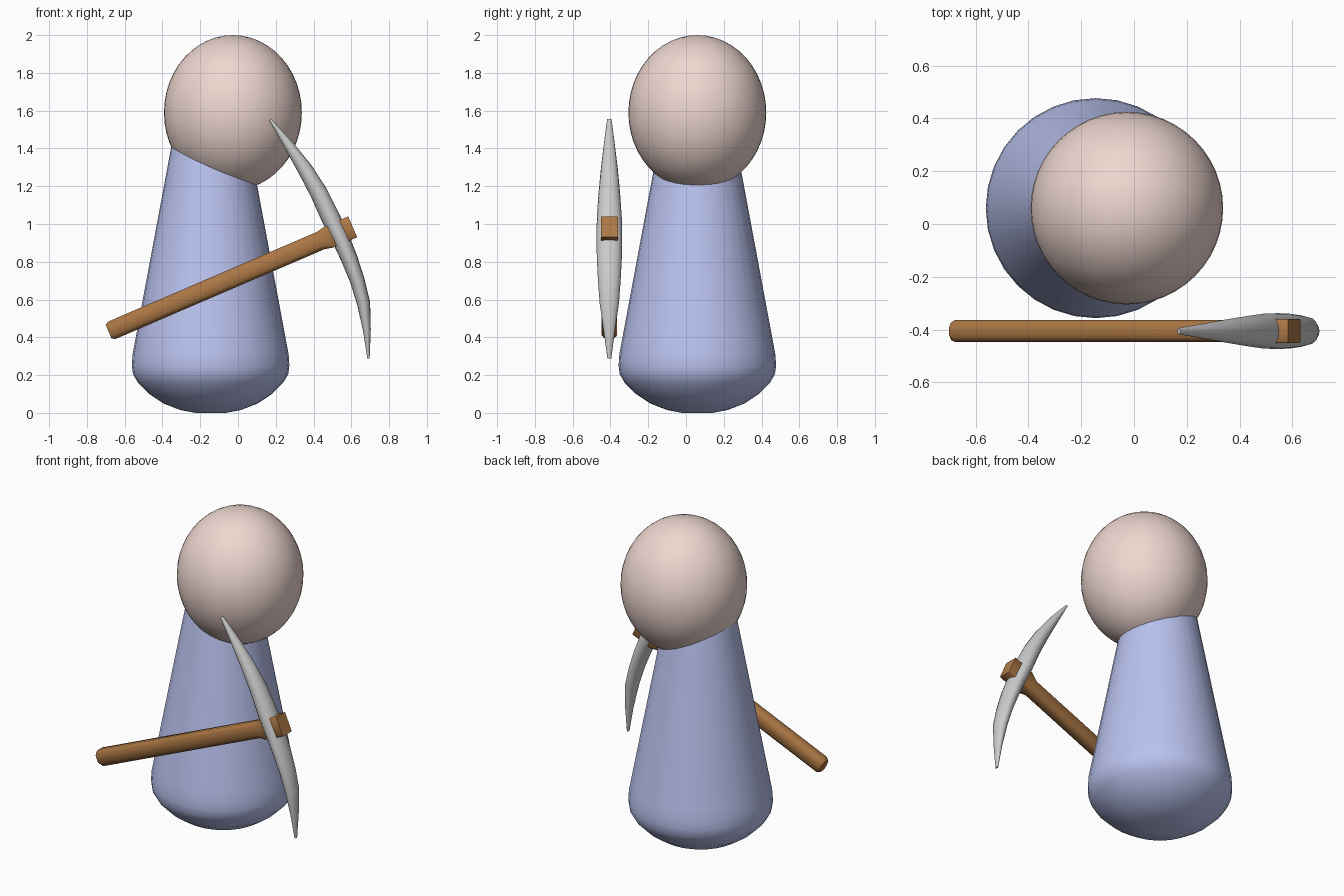
import bpy, math
from mathutils import Vector

if "Cube" in bpy.data.objects:
    bpy.data.objects.remove(bpy.data.objects["Cube"])


def finish(name, verts, faces, color=None, angle=40):
    me = bpy.data.meshes.new(name)
    me.from_pydata(verts, [], faces)
    me.validate()
    ob = bpy.data.objects.new(name, me)
    bpy.context.collection.objects.link(ob)
    if color:
        mat = bpy.data.materials.new(name + "_paint")
        mat.diffuse_color = (*color, 1)
        mat.use_nodes = True
        mat.node_tree.nodes["Principled BSDF"].inputs["Base Color"].default_value = mat.diffuse_color
        me.materials.append(mat)
    bpy.ops.object.select_all(action='DESELECT')
    ob.select_set(True)
    bpy.context.view_layer.objects.active = ob
    bpy.ops.object.mode_set(mode='EDIT')
    bpy.ops.mesh.select_all(action='SELECT')
    bpy.ops.mesh.normals_make_consistent(inside=False)
    bpy.ops.object.mode_set(mode='OBJECT')
    bpy.ops.object.shade_smooth_by_angle(angle=math.radians(angle))
    return ob


def loft(name, rings, color=None, angle=40):
    """Skin equal-length rings of points and cap both ends."""
    n = len(rings[0])
    verts = [p for r in rings for p in r]
    faces = [(i * n + j, i * n + (j + 1) % n, (i + 1) * n + (j + 1) % n, (i + 1) * n + j)
             for i in range(len(rings) - 1) for j in range(n)]
    faces += [tuple(range(n)), tuple(range(len(verts) - n, len(verts)))]
    return finish(name, verts, faces, color, angle)


def circle(cx, cy, z, r, n=32):
    return [(cx + r * math.cos(2 * math.pi * k / n),
             cy + r * math.sin(2 * math.pi * k / n), z) for k in range(n)]


# Body: tapered peg with a rounded base, its top hidden in the head
profile = [(0.08, 0.0), (0.16, 0.015), (0.25, 0.05), (0.325, 0.1), (0.385, 0.16),
           (0.411, 0.205), (0.417, 0.25), (0.413, 0.31), (0.401, 0.375), (0.21, 1.4), (0.195, 1.48)]
loft("body", [circle(-0.145, 0.06, z, r) for r, z in profile], (0.49, 0.54, 0.86), 50)

# Head: slightly tall ball
bpy.ops.mesh.primitive_uv_sphere_add(segments=48, ring_count=24, location=(-0.027, 0.06, 1.59))
head = bpy.context.object
head.name = "head"
head.scale = (0.365, 0.365, 0.41)
bpy.ops.object.shade_smooth()
skin = bpy.data.materials.new("skin")
skin.diffuse_color = (0.86, 0.68, 0.63, 1)
skin.use_nodes = True
skin.node_tree.nodes["Principled BSDF"].inputs["Base Color"].default_value = skin.diffuse_color
head.data.materials.append(skin)

# Pick handle: chamfered bar that flares into a square plug
PY = -0.406
a, b = Vector((-0.685, PY, 0.43)), Vector((0.607, PY, 0.985))
along = (b - a).normalized()
up = Vector((-along.z, 0, along.x))
side = Vector((0, 1, 0))
rings = []
for d, hw, hh, c in [(0, 0.033, 0.04, 0.018), (0.02, 0.042, 0.05, 0.02), (1.22, 0.042, 0.05, 0.02),
                     (1.27, 0.045, 0.06, 0.004), ((b - a).length, 0.045, 0.06, 0.004)]:
    pts = [(hw, hh - c), (hw - c, hh), (c - hw, hh), (-hw, hh - c),
           (-hw, c - hh), (c - hw, -hh), (hw - c, -hh), (hw, c - hh)]
    rings.append([a + along * d + side * s + up * t for s, t in pts])
loft("pick_handle", rings, (0.42, 0.19, 0.06), 50)

# Pick blade: curved double point; x, z, half thickness, half width
stations = [(0.17, 1.553, 0.007, 0.012), (0.265, 1.423, 0.026, 0.029), (0.355, 1.29, 0.040, 0.045),
            (0.428, 1.165, 0.047, 0.057), (0.49, 1.034, 0.05, 0.066), (0.545, 0.92, 0.048, 0.068),
            (0.590, 0.815, 0.044, 0.066), (0.632, 0.70, 0.039, 0.060), (0.665, 0.58, 0.035, 0.051),
            (0.682, 0.44, 0.021, 0.031), (0.691, 0.287, 0.006, 0.01)]
centres = [Vector((x, PY, z)) for x, z, t, w in stations]
rings = []
for i, (x, z, t, w) in enumerate(stations):
    tan = (centres[min(i + 1, len(centres) - 1)] - centres[max(i - 1, 0)]).normalized()
    nor = Vector((-tan.z, 0, tan.x))
    rings.append([centres[i] + nor * t * math.cos(k * math.pi / 8) + side * w * math.sin(k * math.pi / 8)
                  for k in range(16)])
loft("pick_blade", rings, None, 50)
